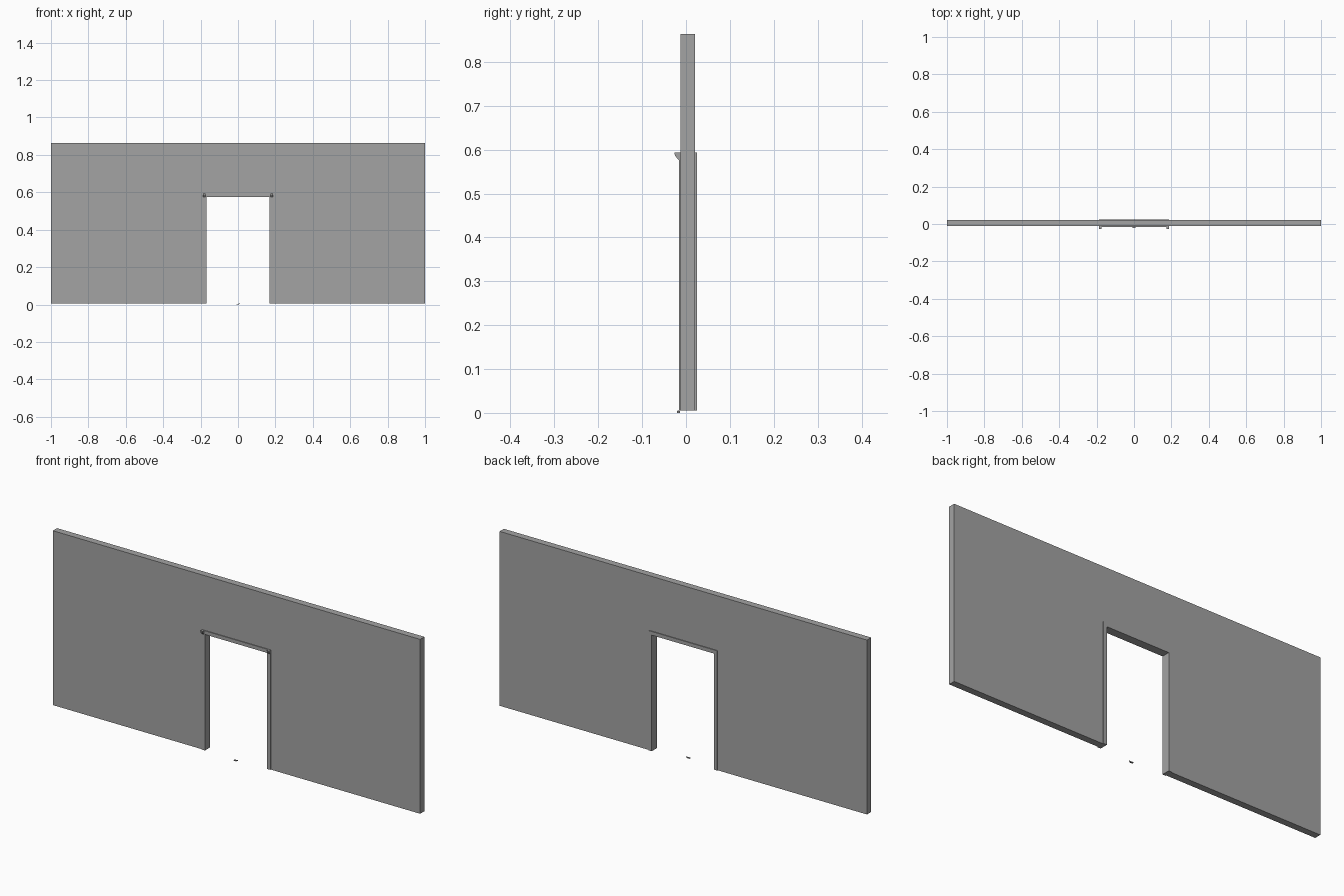
import bpy
import bmesh

if "Cube" in bpy.data.objects:
    bpy.data.objects.remove(bpy.data.objects["Cube"])

grey = bpy.data.materials.new("plaster grey")
grey.diffuse_color = (0.37, 0.37, 0.37, 1)
grey.use_nodes = True
grey.node_tree.nodes["Principled BSDF"].inputs["Base Color"].default_value = grey.diffuse_color


def extrude(name, outline, axis, lo, hi):
    """Extrude a 2D outline along axis 'x' (outline is y,z) or 'y' (outline is x,z)."""
    bm = bmesh.new()
    place = (lambda p: (lo, p[0], p[1])) if axis == "x" else (lambda p: (p[0], lo, p[1]))
    face = bm.faces.new([bm.verts.new(place(p)) for p in outline])
    new = bmesh.ops.extrude_face_region(bm, geom=[face])["geom"]
    offset = (hi - lo, 0, 0) if axis == "x" else (0, hi - lo, 0)
    bmesh.ops.translate(bm, vec=offset, verts=[v for v in new if isinstance(v, bmesh.types.BMVert)])
    bmesh.ops.recalc_face_normals(bm, faces=bm.faces)
    mesh = bpy.data.meshes.new(name)
    bm.to_mesh(mesh)
    bm.free()
    mesh.materials.append(grey)
    obj = bpy.data.objects.new(name, mesh)
    bpy.context.collection.objects.link(obj)
    return obj


def arch(half_out, top_out, half_in, top_in, base):
    """Upside-down U outline."""
    return [(-half_out, base), (-half_in, base), (-half_in, top_in), (half_in, top_in),
            (half_in, base), (half_out, base), (half_out, top_out), (-half_out, top_out)]


BASE = 0.005

# Wall with a doorway
extrude("wall", arch(1.0, 0.863, 0.186, 0.592, BASE), "y", -0.012, 0.021)

# Door frame standing slightly proud of both wall faces
extrude("door_frame", arch(0.187, 0.594, 0.169, 0.576, BASE), "y", -0.016, 0.025)

# Small triangular brackets at the upper corners of the frame
for side, label in ((-1, "left"), (1, "right")):
    x = side * 0.181
    extrude(label + "_bracket", [(-0.015, 0.594), (-0.027, 0.594), (-0.025, 0.586), (-0.015, 0.574)],
            "x", x - 0.006, x + 0.006)

# Small floor catch in the middle of the doorway
extrude("floor_catch", [(-0.021, 0.0), (-0.014, 0.0), (-0.014, 0.004), (-0.021, 0.004)],
        "x", -0.009, 0.006)
extrude("floor_catch_pin", [(-0.019, 0.003), (-0.016, 0.003), (-0.016, 0.006), (-0.019, 0.006)],
        "x", 0.004, 0.011)
